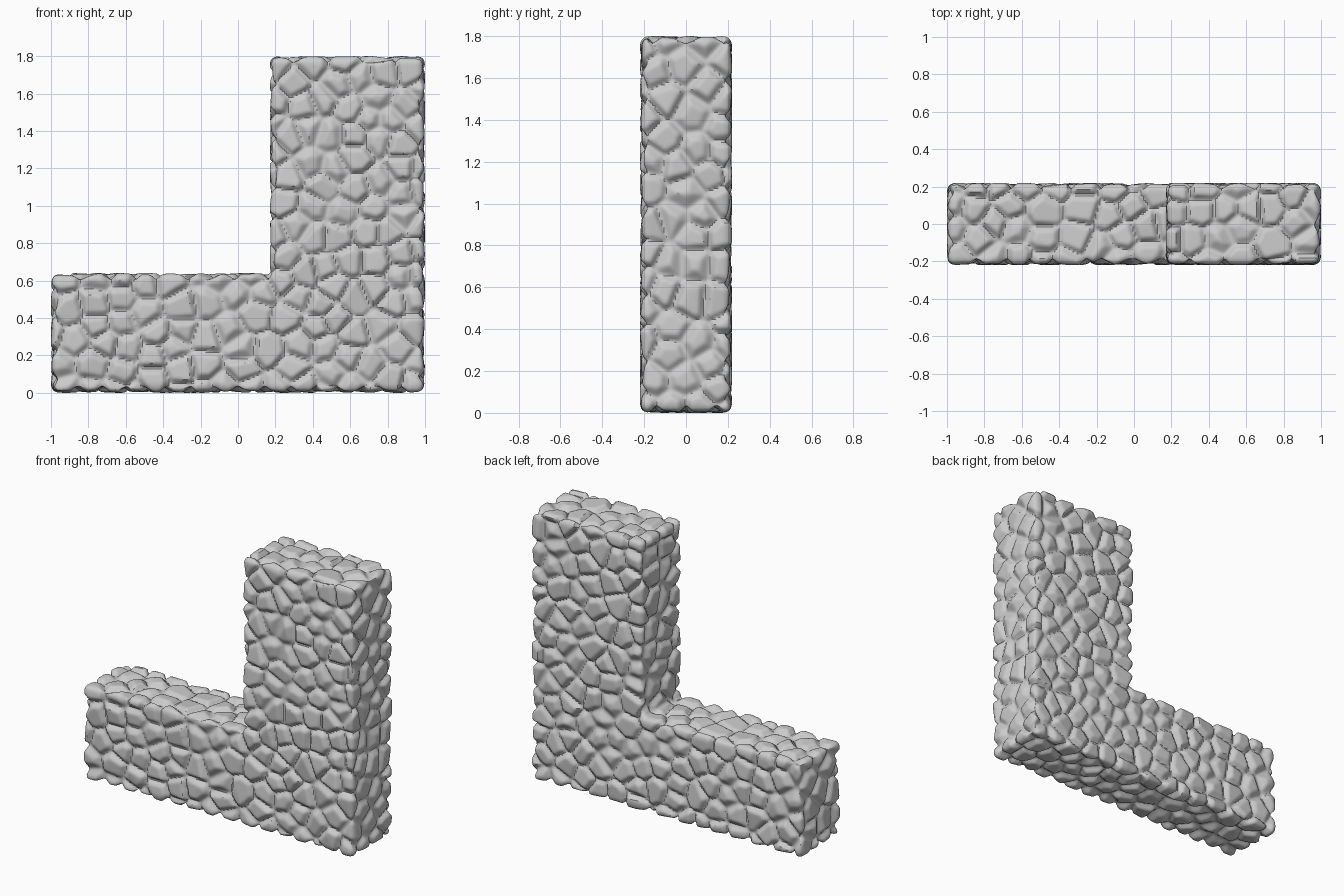
import bpy, bmesh, random
from mathutils import Vector, kdtree

if "Cube" in bpy.data.objects:
    bpy.data.objects.remove(bpy.data.objects["Cube"])

random.seed(7)
IN = 0.014   # core sits slightly inside; the stones bulge out to the full size

# L-shaped wall core: low wall on the left, tall pillar on the right
profile = [(-1 + IN, IN), (1 - IN, IN), (1 - IN, 1.8 - IN),
           (0.17 + IN, 1.8 - IN), (0.17 + IN, 0.64 - IN), (-1 + IN, 0.64 - IN)]
half = 0.22 - IN
bm = bmesh.new()
face = bm.faces.new([bm.verts.new((x, -half, z)) for x, z in profile])
ext = bmesh.ops.extrude_face_region(bm, geom=[face])
bmesh.ops.translate(bm, vec=(0, 2 * half, 0),
                    verts=[v for v in ext["geom"] if isinstance(v, bmesh.types.BMVert)])
bmesh.ops.recalc_face_normals(bm, faces=bm.faces)
mesh = bpy.data.meshes.new("stone_wall")
bm.to_mesh(mesh)
bm.free()
wall = bpy.data.objects.new("stone_wall", mesh)
bpy.context.collection.objects.link(wall)
bpy.context.view_layer.objects.active = wall
wall.select_set(True)

# Soft corners and a dense, even surface
bev = wall.modifiers.new("soft_corners", 'BEVEL')
bev.width, bev.segments = 0.025, 3
rem = wall.modifiers.new("dense", 'REMESH')
rem.mode, rem.voxel_size = 'VOXEL', 0.011
for m in ("soft_corners", "dense"):
    bpy.ops.object.modifier_apply(modifier=m)
mesh = wall.data

# Scatter stone centres over the surface with a minimum spacing
points = [v.co.copy() for v in mesh.vertices]
normals = [v.normal.copy() for v in mesh.vertices]
order = list(range(len(points)))
random.shuffle(order)
cells, stones = {}, []
for i in order:
    p, gap = points[i], random.uniform(0.105, 0.17)
    key = tuple(int(c // 0.17) for c in p)
    near = (q for dx in (-1, 0, 1) for dy in (-1, 0, 1) for dz in (-1, 0, 1)
            for q in cells.get((key[0] + dx, key[1] + dy, key[2] + dz), ()))
    if all((p - q).length > gap for q in near):
        cells.setdefault(key, []).append(p)
        stones.append(p)
tree = kdtree.KDTree(len(stones))
for i, s in enumerate(stones):
    tree.insert(s, i)
tree.balance()
tilt = [Vector([random.uniform(-0.13, 0.13) for _ in range(3)]) for _ in stones]
rise = [random.uniform(0.004, 0.014) for _ in stones]
chamfer = [random.uniform(0.4, 1.1) for _ in stones]

# Raise each cell as a flat, tilted stone with chamfered sides down to the joint
for v, p, n in zip(mesh.vertices, points, normals):
    found = tree.find_n(p, 5)
    s, i, d = found[0]
    h = min(IN, rise[i] + tilt[i].dot(p - s))
    for q, j, e in found[1:]:
        edge = (e * e - d * d) / (2 * (q - s).length)
        h = min(h, -0.024 + chamfer[i] * edge * 1.6)
    v.co = p + n * max(h, -0.02)

# Relax the stair-stepped chamfers slightly
sm = wall.modifiers.new("relax", 'SMOOTH')
sm.factor, sm.iterations = 0.5, 2
bpy.ops.object.modifier_apply(modifier="relax")
bpy.ops.object.shade_smooth_by_angle(angle=0.7)
